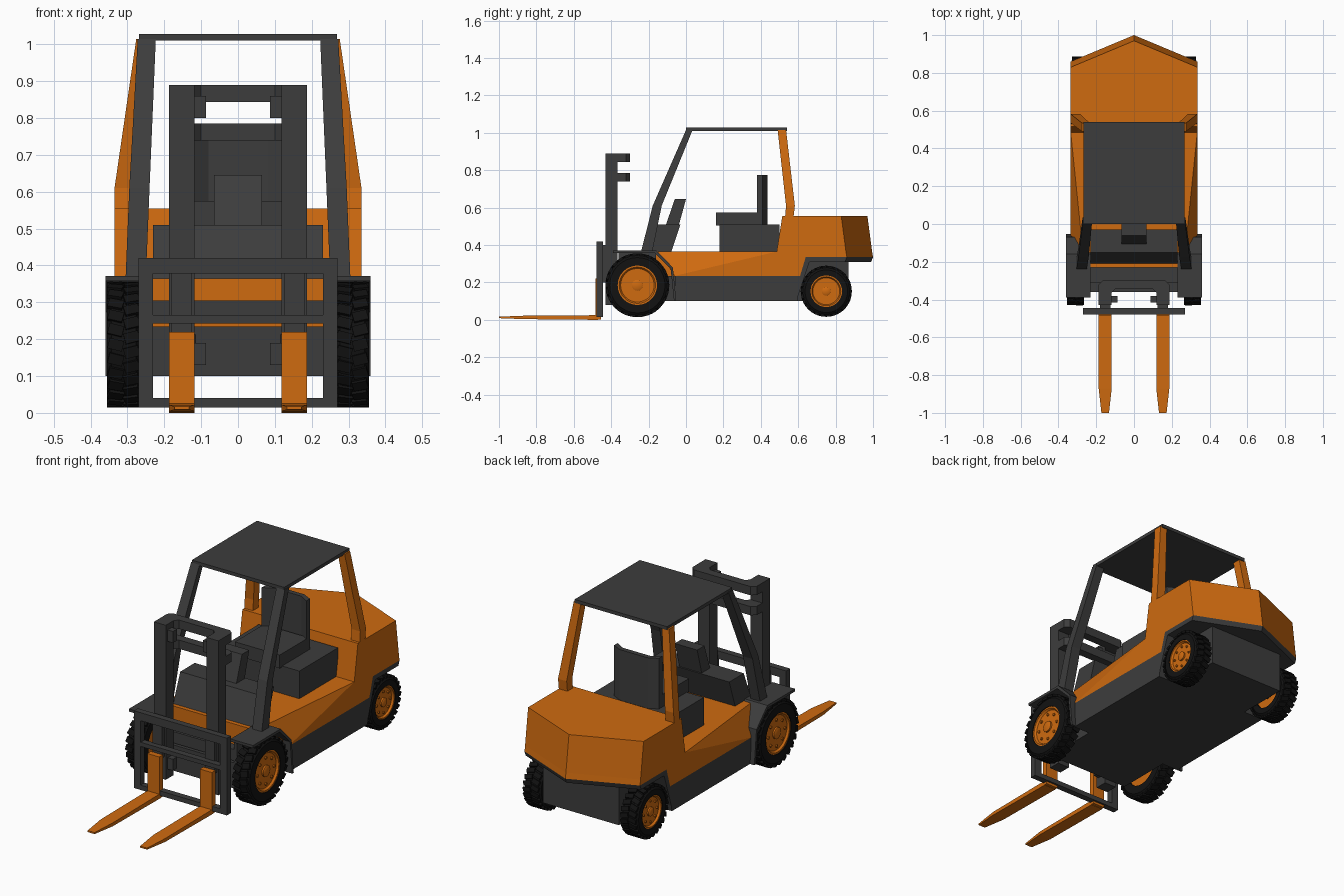
import bpy, bmesh, math
from mathutils import Matrix, Vector

cube = bpy.data.objects.get("Cube")
if cube:
    bpy.data.objects.remove(cube)


def material(name, rgb):
    m = bpy.data.materials.new(name)
    m.use_nodes = True
    m.diffuse_color = (*rgb, 1)
    m.node_tree.nodes["Principled BSDF"].inputs["Base Color"].default_value = (*rgb, 1)
    return m


ORANGE = material("orange paint", (0.62, 0.145, 0.005))
GREY = material("dark grey paint", (0.046, 0.046, 0.046))
BLACK = material("black rubber", (0.006, 0.006, 0.006))


def finish(name, bm, mat, mirror=False):
    bmesh.ops.recalc_face_normals(bm, faces=bm.faces[:])
    me = bpy.data.meshes.new(name)
    bm.to_mesh(me)
    bm.free()
    me.materials.append(mat)
    ob = bpy.data.objects.new(name, me)
    bpy.context.collection.objects.link(ob)
    if mirror:
        mod = ob.modifiers.new("mirror", "MIRROR")
        mod.use_mirror_merge = False
    return ob


def loft_mesh(rings):
    """Skin a list of equal rings and cap both ends."""
    bm = bmesh.new()
    rows = [[bm.verts.new(p) for p in ring] for ring in rings]
    n = len(rows[0])
    for a, b in zip(rows, rows[1:]):
        for i in range(n):
            bm.faces.new((a[i], a[(i + 1) % n], b[(i + 1) % n], b[i]))
    bm.faces.new(rows[0])
    bm.faces.new(rows[-1])
    return bm


def loft(name, rings, mat, mirror=False):
    return finish(name, loft_mesh(rings), mat, mirror)


def side_rings(profile, x0, x1):
    return [[(x, y, z) for y, z in profile] for x in (x0, x1)]


def prism(name, profile, x0, x1, mat, mirror=False):
    return loft(name, side_rings(profile, x0, x1), mat, mirror)


def rect(x0, x1, y0, y1, z):
    return [(x0, y0, z), (x1, y0, z), (x1, y1, z), (x0, y1, z)]


def box(name, x, y, z, mat, mirror=False):
    return loft(name, [rect(*x, *y, z[0]), rect(*x, *y, z[1])], mat, mirror)


# Orange deck, with its top edge pinched in toward the front
W = 0.335
deck = loft_mesh(side_rings([(-0.06, 0.235), (0.61, 0.235), (0.64, 0.335), (0.64, 0.365),
                             (0.485, 0.365), (-0.15, 0.365)], -W, W))
for s in (-1, 1):
    side = [v for v in deck.verts if v.co.x * s > 0]
    low = min(side, key=lambda v: v.co.z * 9 + v.co.y)
    top = min((v for v in side if v.co.z > 0.36 and v.co.y > 0), key=lambda v: v.co.y)
    bmesh.ops.connect_verts(deck, verts=[low, top])
    min(side, key=lambda v: v.co.y).co.x = 0.27 * s
finish("deck", deck, ORANGE)
box("front_bulkhead", (-0.23, 0.23), (-0.23, -0.06), (0.235, 0.365), ORANGE)


# Counterweight with a pointed back, and the dark skirt below it
def tail(front, corner, tip, z):
    return [(-W, front, z), (W, front, z), (W, corner, z), (0, tip, z), (-W, corner, z)]


loft("counterweight", [tail(0.63, 0.86, 1, 0.335), tail(0.485, 0.855, 0.995, 0.365),
                       tail(0.515, 0.83, 0.97, 0.555)], ORANGE)
loft("counterweight_skirt", [tail(0.65, 0.85, 0.99, 0.31), tail(0.64, 0.86, 1, 0.335)], GREY)

# Chassis
prism("chassis", [(-0.06, 0.1), (0.595, 0.1), (0.6, 0.13), (0.66, 0.31), (0.64, 0.335),
                  (0.61, 0.235), (-0.06, 0.235)], -W, W, GREY)
box("front_frame", (-0.24, 0.24), (-0.36, -0.06), (0.1, 0.235), GREY)
box("front_cross_member", (-0.24, 0.24), (-0.36, -0.31), (0.245, 0.305), GREY)
box("rear_frame", (-0.22, 0.22), (0.58, 0.87), (0.1, 0.32), GREY)

# Front fenders
prism("fender", [(-0.39, 0.372), (-0.16, 0.372), (-0.07, 0.28), (-0.052, 0.1), (-0.064, 0.1),
                 (-0.082, 0.274), (-0.168, 0.358), (-0.39, 0.358)], 0.23, 0.36, GREY, True)
box("fender_inner_wall", (0.23, 0.245), (-0.36, -0.16), (0.23, 0.36), GREY, True)

# Cab roof and pillars
box("roof", (-0.268, 0.268), (0, 0.54), (1.01, 1.028), GREY)
loft("front_pillar", [rect(0.25, 0.305, -0.24, -0.18, 0.365),
                      rect(0.24, 0.295, -0.178, -0.13, 0.61),
                      rect(0.223, 0.272, 0, 0.035, 1.015)], GREY, True)
loft("rear_pillar", [rect(0.285, W, 0.53, 0.575, 0.55), rect(0.285, W, 0.535, 0.582, 0.61),
                     rect(0.235, 0.276, 0.49, 0.535, 1.015)], ORANGE, True)

# Dashboard and steering column
prism("dashboard", [(-0.21, 0.36), (-0.15, 0.51), (-0.03, 0.51), (-0.08, 0.36)],
      -0.23, 0.23, GREY)
prism("instrument_box", [(-0.11, 0.5), (-0.06, 0.645), (0, 0.645), (-0.04, 0.5)],
      -0.065, 0.065, GREY)

# Seat with a back whose wings bend forward
box("seat_base", (-0.23, 0.23), (0.18, 0.5), (0.36, 0.51), GREY)
box("seat_cushion", (-0.13, 0.13), (0.16, 0.4), (0.505, 0.575), GREY)
plan = [(-0.13, 0.38), (-0.08, 0.41), (0.08, 0.41), (0.13, 0.38),
        (0.13, 0.41), (0.08, 0.435), (-0.08, 0.435), (-0.13, 0.41)]
loft("seat_back", [[(x, y, z) for x, y in plan] for z in (0.505, 0.775)], GREY)

# Mast
box("mast_upright", (0.118, 0.187), (-0.43, -0.365), (0.08, 0.89), GREY, True)
for label, z in (("top", 0.867), ("upper", 0.762), ("lower", 0.19)):
    arch = [(-0.187, -0.365), (-0.187, -0.32), (-0.165, -0.3), (0.165, -0.3),
            (0.187, -0.32), (0.187, -0.365), (0.12, -0.365), (0.1, -0.345),
            (-0.1, -0.345), (-0.12, -0.365)]
    loft(label + "_mast_bar", [[(x, y, z + d) for x, y in arch] for d in (-0.023, 0.023)], GREY)
for label, z in (("upper", 0.83), ("lower", 0.16)):
    box(label + "_mast_bracket", (0.087, 0.12), (-0.415, -0.38), (z - 0.03, z + 0.03),
        GREY, True)

# Fork carriage
CARRIAGE = (-0.478, -0.445)
box("carriage_side", (0.23, 0.27), CARRIAGE, (0.015, 0.42), GREY, True)
for label, z0, z1 in (("top", 0.378, 0.42), ("middle", 0.243, 0.265), ("bottom", 0.015, 0.04)):
    box("carriage_" + label + "_bar", (-0.235, 0.235), CARRIAGE, (z0, z1), GREY)
box("carriage_mount", (0.125, 0.18), (-0.45, -0.425), (0.2, 0.4), GREY, True)

# Forks
box("fork_shank", (0.118, 0.187), (-0.484, -0.455), (0.002, 0.22), ORANGE, True)


def fork_ring(y, half, z0, z1):
    return [(0.1525 + a * half, y, z) for a, z in ((-1, z0), (1, z0), (1, z1), (-1, z1))]


loft("fork_blade", [fork_ring(-0.47, 0.0345, 0, 0.025), fork_ring(-0.87, 0.0345, 0.004, 0.022),
                    fork_ring(-1, 0.02, 0.009, 0.017)], ORANGE, True)


# Wheels: turned around the x axis
def turned(name, profile, y, z, mat, segments=32, closed=False):
    bm = bmesh.new()
    rings = [[bm.verts.new((x, y + r * math.cos(t), z + r * math.sin(t)))
              for t in (math.tau * i / segments for i in range(segments))] for x, r in profile]
    pairs = list(zip(rings, rings[1:])) + ([(rings[-1], rings[0])] if closed else [])
    for a, b in pairs:
        for i in range(segments):
            j = (i + 1) % segments
            bm.faces.new((a[i], a[j], b[j], b[i]))
    if not closed:
        bm.faces.new(rings[0])
        bm.faces.new(rings[-1])
    ob = finish(name, bm, mat, True)
    bpy.context.view_layer.objects.active = ob
    ob.select_set(True)
    bpy.ops.object.shade_smooth_by_angle(angle=math.radians(35))
    ob.select_set(False)


def wheel(label, y, z, radius, x0, x1):
    rim, core = radius * 0.62, radius - 0.007
    turned(label + "_tyre", [(x0, rim), (x0, core - 0.015), (x0 + 0.012, core),
                             (x1 - 0.012, core), (x1, core - 0.015), (x1, rim)],
           y, z, BLACK, closed=True)
    turned(label + "_rim", [(x0 + 0.01, rim), (x1 - 0.004, rim), (x1 - 0.004, rim * 0.92),
                            (x1 - 0.014, rim * 0.85)], y, z, ORANGE)
    turned(label + "_hub", [(x1 - 0.02, rim * 0.28), (x1 - 0.006, rim * 0.28),
                            (x1 - 0.002, rim * 0.2)], y, z, ORANGE, 16)
    # Tread lugs in two staggered rows, and a ring of wheel nuts
    lugs, nuts = bmesh.new(), bmesh.new()
    half, count = (x1 - x0) / 2, 26
    for i in range(count * 2):
        t = math.tau * i / (count * 2)
        row = 1 if i % 2 else -1
        place = (Matrix.Translation((x0 + half + row * half * 0.48, y, z))
                 @ Matrix.Rotation(t, 4, "X") @ Matrix.Translation((0, 0, radius - 0.006))
                 @ Matrix.Rotation(row * 0.25, 4, "Z")
                 @ Matrix.Diagonal((half * 0.9, radius * 0.17, 0.012, 1)))
        bmesh.ops.create_cube(lugs, size=1, matrix=place)
    for i in range(8):
        t = math.tau * i / 8
        spot = Vector((x1 - 0.013, y + rim * 0.65 * math.cos(t), z + rim * 0.65 * math.sin(t)))
        bmesh.ops.create_cone(nuts, cap_ends=True, segments=6, radius1=rim * 0.07,
                              radius2=rim * 0.07, depth=0.012,
                              matrix=Matrix.Translation(spot) @ Matrix.Rotation(math.pi / 2, 4, "Y"))
    finish(label + "_tread", lugs, BLACK, True)
    finish(label + "_nuts", nuts, ORANGE, True)


wheel("front_wheel", -0.26, 0.185, 0.17, 0.265, 0.355)
wheel("rear_wheel", 0.75, 0.153, 0.136, 0.235, 0.33)
turned("front_axle", [(0, 0.04), (0.28, 0.04)], -0.26, 0.185, GREY, 12)
turned("rear_axle", [(0, 0.035), (0.25, 0.035)], 0.75, 0.153, GREY, 12)
